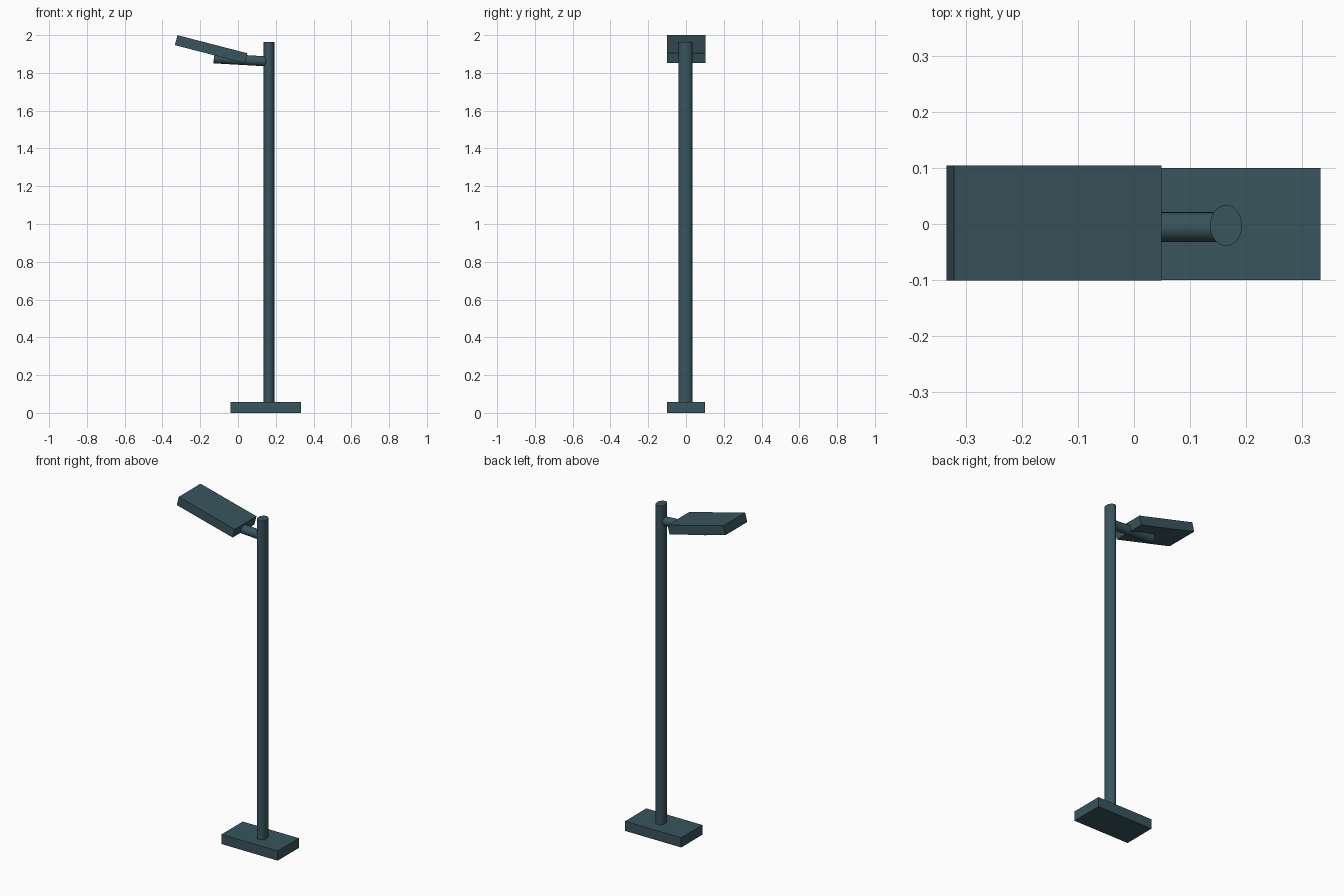
import bpy
from math import radians
from mathutils import Vector

if "Cube" in bpy.data.objects:
    bpy.data.objects.remove(bpy.data.objects["Cube"])

mat = bpy.data.materials.new("dark_teal")
mat.diffuse_color = (0.04, 0.09, 0.11, 1)
mat.use_nodes = True
mat.node_tree.nodes["Principled BSDF"].inputs["Base Color"].default_value = mat.diffuse_color


def finish(name, size):
    ob = bpy.context.object
    ob.name = name
    ob.scale = size
    ob.data.materials.append(mat)
    bpy.ops.object.transform_apply(location=False, rotation=False, scale=True)
    return ob


def box(name, centre, size, tilt=0):
    bpy.ops.mesh.primitive_cube_add(size=1, location=centre, rotation=(0, radians(tilt), 0))
    return finish(name, size)


def rod(name, start, end, rx, ry):
    a, b = Vector(start), Vector(end)
    d = b - a
    bpy.ops.mesh.primitive_cylinder_add(vertices=32, radius=1, depth=1, location=(a + b) / 2,
                                        rotation=d.to_track_quat('Z', 'Y').to_euler())
    finish(name, (rx, ry, d.length))
    bpy.ops.object.shade_smooth_by_angle(angle=radians(35))


# Flat foot, extending further to the lamp's left of the pole
box("base", (0.147, 0, 0.029), (0.371, 0.2, 0.058))

# Slightly oval upright pole
rod("pole", (0.164, -0.0025, 0.05), (0.164, -0.0025, 1.963), 0.0285, 0.0365)

# Short arm running from the pole under the head
rod("arm", (0.155, -0.0055, 1.861), (-0.128, -0.0055, 1.877), 0.0265, 0.0265)

# Tilted flat lamp head
box("lamp_head", (-0.1425, 0.0015, 1.9255), (0.382, 0.205, 0.0545), 14.5)
